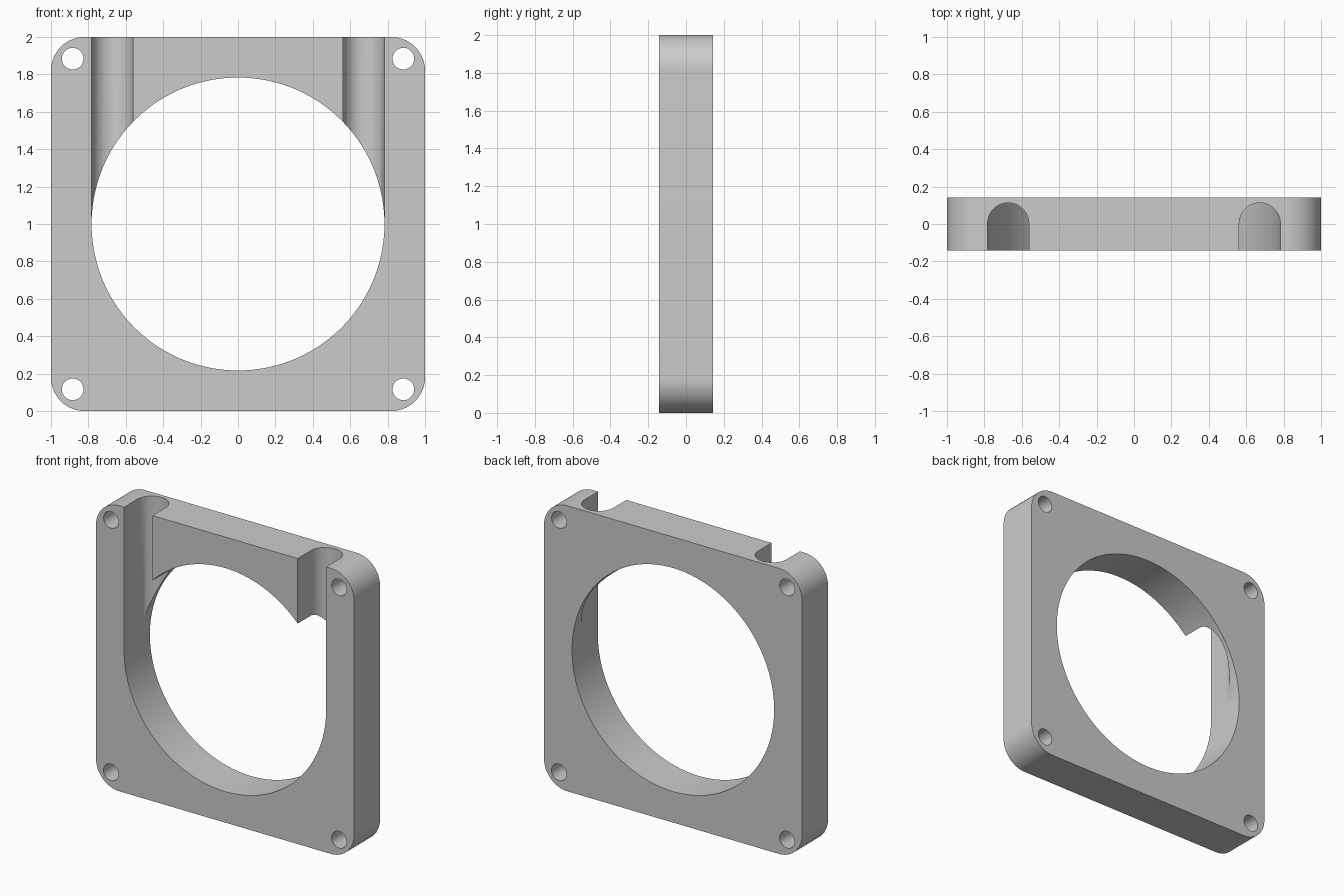
import bpy
import bmesh
from math import cos, sin, pi, radians
from mathutils import Vector

cube = bpy.data.objects.get("Cube")
if cube:
    bpy.data.objects.remove(cube, do_unlink=True)

HALF = 1.0        # half width of the square plate
DEPTH = 0.143     # half thickness
CORNER = 0.18     # outer corner radius
BORE = 0.783      # large central opening
SLOT = 0.11       # half width of the cable channels

gray = bpy.data.materials.new("light gray")
gray.use_nodes = True
colour = (0.6, 0.6, 0.6, 1)
gray.diffuse_color = colour
gray.node_tree.nodes["Principled BSDF"].inputs["Base Color"].default_value = colour


def arc(cx, cy, r, start, end, steps):
    """Points along an arc, angles in degrees."""
    angles = [radians(start + (end - start) * i / steps) for i in range(steps + 1)]
    return [(cx + r * cos(a), cy + r * sin(a)) for a in angles]


def prism(name, outline, place, direction):
    """Extrude a flat outline, placed in space by a function, along a direction."""
    bm = bmesh.new()
    face = bm.faces.new([bm.verts.new(place(u, v)) for u, v in outline])
    moved = bmesh.ops.extrude_face_region(bm, geom=[face])["geom"]
    verts = [g for g in moved if isinstance(g, bmesh.types.BMVert)]
    bmesh.ops.translate(bm, verts=verts, vec=Vector(direction))
    bmesh.ops.recalc_face_normals(bm, faces=bm.faces)
    mesh = bpy.data.meshes.new(name)
    bm.to_mesh(mesh)
    bm.free()
    mesh.materials.append(gray)
    obj = bpy.data.objects.new(name, mesh)
    bpy.context.collection.objects.link(obj)
    return obj


def front_prism(name, outline, half):
    return prism(name, outline, lambda x, z: (x, -half, z), (0, 2 * half, 0))


# Square plate with rounded corners
inner = HALF - CORNER
outline = []
for i, (sx, sz) in enumerate([(1, 1), (-1, 1), (-1, -1), (1, -1)]):
    outline += arc(sx * inner, HALF + sz * inner, CORNER, 90 * i, 90 * i + 90, 24)
frame = front_prism("mounting_frame", outline, DEPTH)

# Central opening and the four screw holes
cutters = [front_prism("bore_cutter", arc(0, HALF, BORE, 0, 360, 144)[:-1], 0.3)]
for sx in (-1, 1):
    for sz in (-1, 1):
        hole = arc(sx * 0.884, HALF + sz * 0.884, 0.058, 0, 360, 40)[:-1]
        cutters.append(front_prism("screw_hole_cutter", hole, 0.3))

# Two round-backed channels, open at the front and the top
for sx in (-1, 1):
    cx = sx * (BORE - SLOT - 0.0005)
    channel = arc(cx, 0.003, SLOT, 0, 180, 32) + [(cx - SLOT, -0.3), (cx + SLOT, -0.3)]
    cutters.append(prism("channel_cutter", channel, lambda x, y: (x, y, HALF + 0.01), (0, 0, 1.2)))

# Cut everything out of the plate
bpy.ops.object.select_all(action="DESELECT")
bpy.context.view_layer.objects.active = frame
frame.select_set(True)
for cutter in cutters:
    cutter.hide_render = True
    mod = frame.modifiers.new("cut", "BOOLEAN")
    mod.operation = "DIFFERENCE"
    mod.solver = "EXACT"
    mod.object = cutter
    bpy.ops.object.modifier_apply(modifier=mod.name)
    bpy.data.objects.remove(cutter, do_unlink=True)

bpy.ops.object.shade_smooth_by_angle(angle=radians(30))
